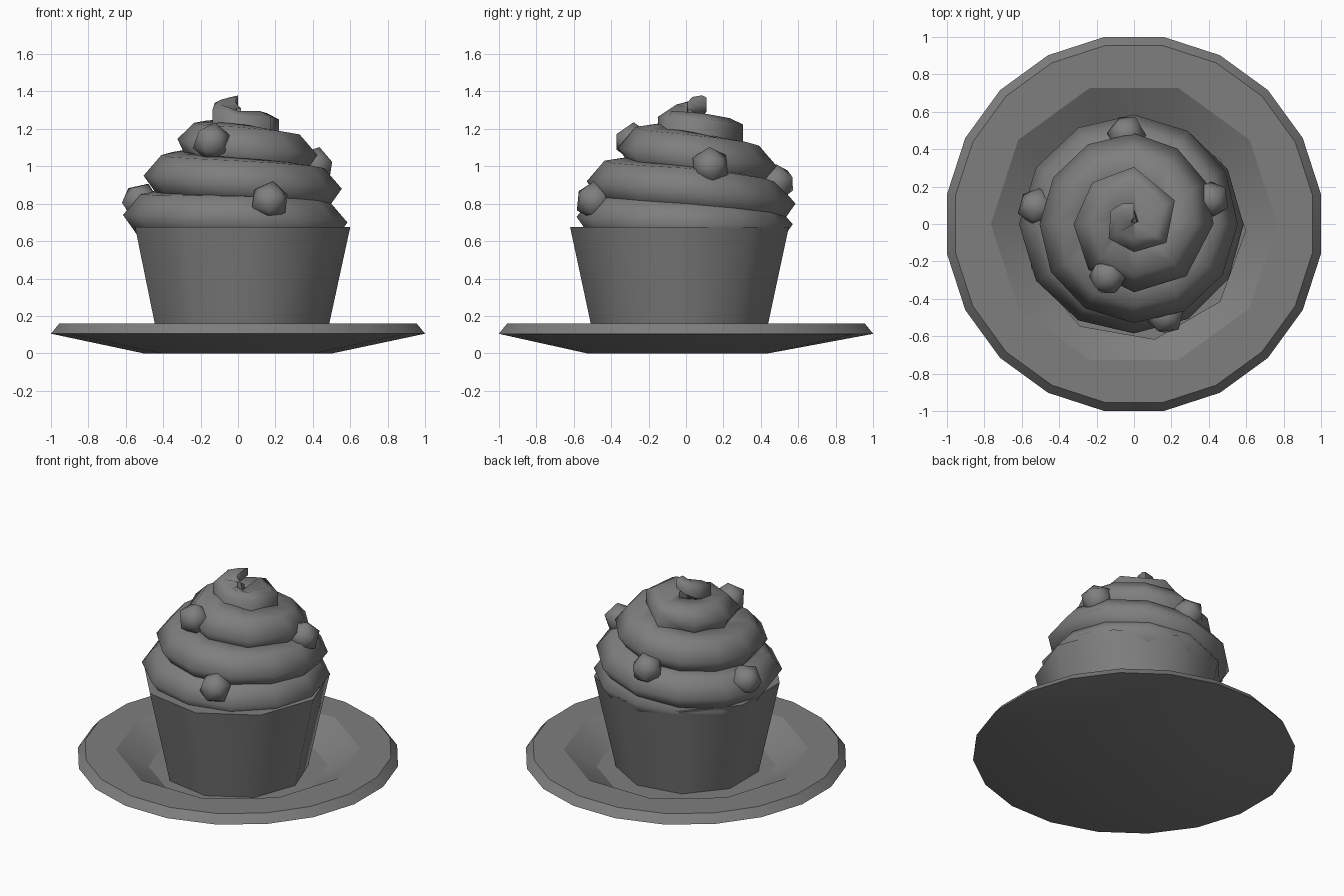
import bpy, bmesh
from math import sin, cos, pi, radians, floor

if "Cube" in bpy.data.objects:
    bpy.data.objects.remove(bpy.data.objects["Cube"])

grey = bpy.data.materials.new("dark_grey")
grey.diffuse_color = (.21, .21, .21, 1)
grey.use_nodes = True
grey.node_tree.nodes["Principled BSDF"].inputs["Base Color"].default_value = grey.diffuse_color


def finish(ob, angle):
    ob.data.materials.append(grey)
    bpy.ops.object.select_all(action='DESELECT')
    ob.select_set(True)
    bpy.context.view_layer.objects.active = ob
    bpy.ops.object.shade_smooth_by_angle(angle=radians(angle))


def loft(name, rings, angle=40):
    """Skin a list of equal-length point rings into a capped solid."""
    bm = bmesh.new()
    loops = [[bm.verts.new(p) for p in ring] for ring in rings]
    n = len(loops[0])
    for a, b in zip(loops, loops[1:]):
        for i in range(n):
            j = (i + 1) % n
            bm.faces.new((a[i], a[j], b[j], b[i]))
    bm.faces.new(loops[0][::-1])
    bm.faces.new(loops[-1])
    bmesh.ops.remove_doubles(bm, verts=bm.verts, dist=1e-4)
    bmesh.ops.recalc_face_normals(bm, faces=bm.faces)
    me = bpy.data.meshes.new(name)
    bm.to_mesh(me)
    bm.free()
    ob = bpy.data.objects.new(name, me)
    bpy.context.collection.objects.link(ob)
    finish(ob, angle)


def ring(n, r, z, cx=0, cy=0, offset=0):
    return [(cx + r * cos(offset + 2 * pi * i / n),
             cy + r * sin(offset + 2 * pi * i / n), z) for i in range(n)]


def rim(r, z):
    # 20-sided plate edge, turned so flats face the axes
    return ring(20, r, z, offset=-pi / 20)


def well(r, z, cy=0):
    # 10-sided ring with doubled points, so it joins the 20-sided edge
    return [p for p in ring(10, r, z, 0, cy) for _ in range(2)]


# Plate: decagon foot, 20-sided lip, decagon recess
loft("plate", [well(.505, 0, -.045), rim(1.0125, .105), rim(.967, .16),
               well(.765, .16), well(.56, .045)], 20)

# Cupcake case: nine-sided tapered cup
loft("cup", [ring(9, .453, .03, .007, -.035), ring(9, .593, .675, .007, -.035)], 45)

# Frosting: ridge radius, height and thickness per quarter turn (clockwise),
# starting half a turn early so the base coil is closed all round
START = -.5
keys = [(.53, .62, 1), (.565, .69, 1),
        (.58, .70, 1), (.58, .73, 1), (.61, .74, 1), (.58, .80, 1),
        (.55, .88, 1), (.525, .92, 1), (.50, .95, 1), (.48, 1.0, 1),
        (.42, 1.06, 1), (.36, 1.10, 1), (.32, 1.125, .95), (.305, 1.155, .85),
        (.225, 1.20, .8), (.15, 1.20, .8), (.16, 1.28, .55), (.11, 1.345, .28)]
pointed = [(.16, 0), (.065, .11), (-.09, .13), (-.16, 0), (-.09, -.12), (.075, -.12)]
flat = [(.155, .08), (.07, .12), (-.12, .09), (-.14, -.04), (-.04, -.11), (.155, -.09)]


def swirl(t):
    u = (t - START) * 4
    q = min(floor(u + 1e-6), len(keys) - 2)
    f = u - q
    R, z, s = (a + (b - a) * f for a, b in zip(keys[q], keys[q + 1]))
    w = min(max((t - 2.4) / .35, 0), 1)
    th = -2 * pi * t
    out = []
    for (a, b), (c, d) in zip(pointed, flat):
        rad = R + (a + (c - a) * w - .155) * s
        out.append((rad * cos(th), rad * sin(th), z + (b + (d - b) * w) * s))
    return out


steps = ([START + i / 12 for i in range(30)] + [2 + i / 8 for i in range(6)]
         + [2.75 + i / 6 for i in range(6)] + [3.67, 3.75])
loft("frosting_swirl", [swirl(t) for t in steps], 75)

# Round candies scattered over the frosting
for i, p in enumerate([(-.14, -.28, 1.13), (.17, -.49, .815), (.41, .13, 1.0),
                       (-.04, .48, .91), (-.52, .09, .81)]):
    bpy.ops.mesh.primitive_ico_sphere_add(subdivisions=1, radius=.106, location=p,
                                          rotation=(.1 * i, .15, .4 * i))
    ob = bpy.context.object
    ob.name = f"candy_{i + 1}"
    finish(ob, 60)
